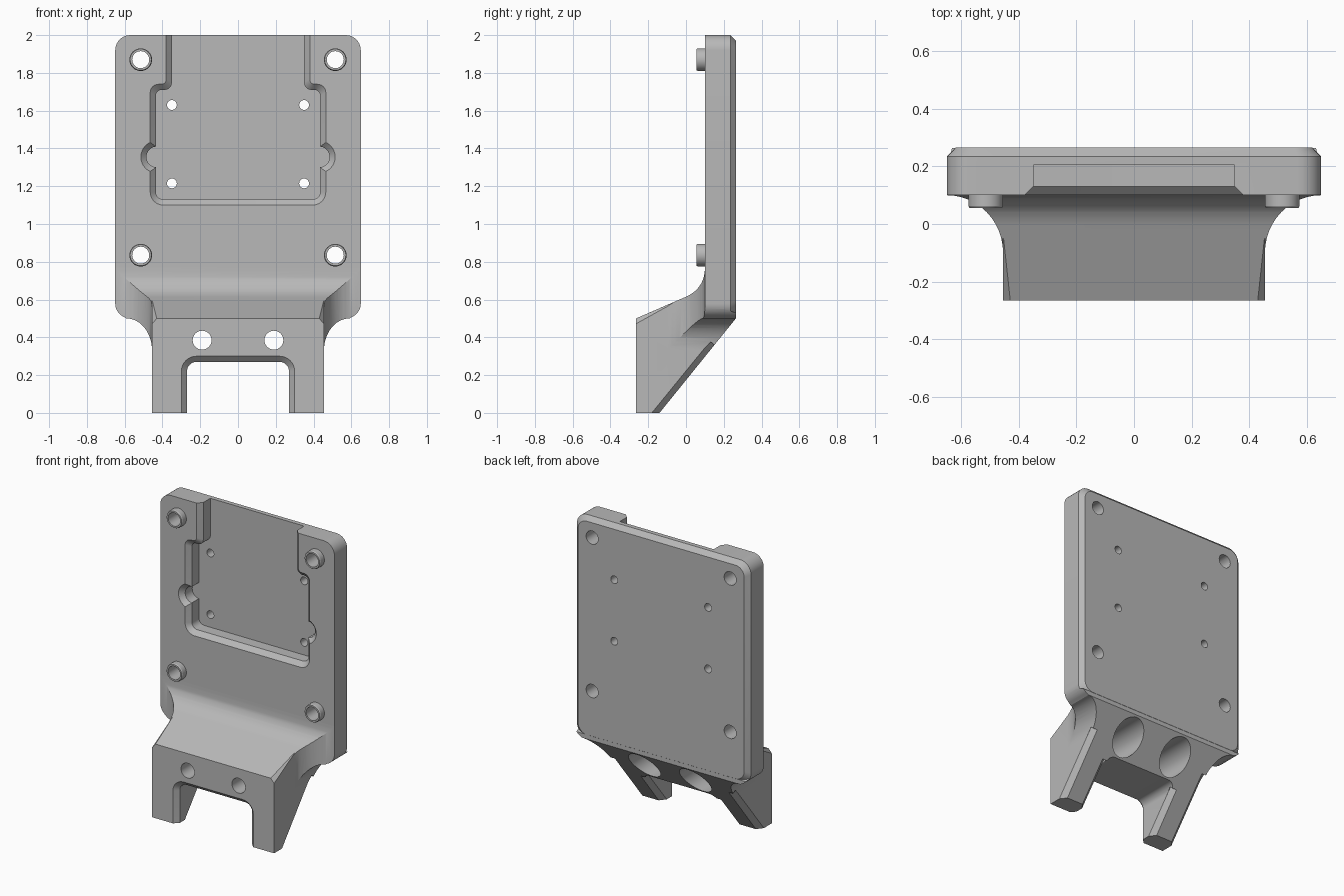
import bpy, bmesh, math
from mathutils import Vector, Matrix

if "Cube" in bpy.data.objects:
    bpy.data.objects.remove(bpy.data.objects["Cube"], do_unlink=True)

grey = bpy.data.materials.new("plain grey")
grey.use_nodes = True
grey.diffuse_color = (0.48, 0.48, 0.48, 1)
grey.node_tree.nodes["Principled BSDF"].inputs["Base Color"].default_value = grey.diffuse_color


def make(name, bm):
    bmesh.ops.recalc_face_normals(bm, faces=bm.faces)
    mesh = bpy.data.meshes.new(name)
    bm.to_mesh(mesh)
    bm.free()
    mesh.materials.append(grey)
    ob = bpy.data.objects.new(name, mesh)
    bpy.context.collection.objects.link(ob)
    return ob


def loft(name, layers, axis="y"):
    """Solid through matching outlines, each given as (height, points)."""
    place = {"x": lambda a, b, h: (h, a, b),
             "y": lambda a, b, h: (a, h, b),
             "z": lambda a, b, h: (a, b, h)}[axis]
    bm = bmesh.new()
    rings = [[bm.verts.new(place(a, b, h)) for a, b in pts] for h, pts in layers]
    n = len(rings[0])
    bm.faces.new(rings[0])
    bm.faces.new(rings[-1])
    for lo, hi in zip(rings, rings[1:]):
        for i in range(n):
            j = (i + 1) % n
            bm.faces.new((lo[i], lo[j], hi[j], hi[i]))
    return make(name, bm)


def rounded(corners, seg=8):
    """Outline with tangent arcs; each corner is (a, b, radius)."""
    out = []
    for i, (a, b, r) in enumerate(corners):
        p = Vector((a, b))
        if r <= 0:
            out.append((a, b))
            continue
        u = (Vector(corners[i - 1][:2]) - p).normalized()
        v = (Vector(corners[(i + 1) % len(corners)][:2]) - p).normalized()
        half = u.angle(v) / 2
        c = p + (u + v).normalized() * r / math.sin(half)
        s, e = p + u * r / math.tan(half) - c, p + v * r / math.tan(half) - c
        total = s.angle(e)
        for k in range(seg + 1):
            t = k / seg
            q = (s * math.sin((1 - t) * total) + e * math.sin(t * total)) / math.sin(total)
            out.append(tuple(c + q))
    return out


def mirrored(half):
    return half + [(-p[0], *p[1:]) for p in reversed(half)]


def circle(x, z, r, n=32):
    return [(x + r * math.cos(2 * math.pi * i / n), z + r * math.sin(2 * math.pi * i / n))
            for i in range(n)]


def boolean(ob, cutter, op="DIFFERENCE"):
    mod = ob.modifiers.new("cut", "BOOLEAN")
    mod.operation, mod.solver, mod.object = op, "EXACT", cutter
    bpy.context.view_layer.objects.active = ob
    bpy.ops.object.modifier_apply(modifier=mod.name)
    bpy.data.objects.remove(cutter, do_unlink=True)


def drill(ob, x, z, r, y0=-0.5, y1=0.5):
    boolean(ob, loft("drill", [(y0, circle(x, z, r)), (y1, circle(x, z, r))]))


def chamfer(ob, p0, p1, normal, r0, r1):
    """Cut an edge with a diamond bar running from p0 to p1."""
    p0, p1 = Vector(p0), Vector(p1)
    d, n = (p1 - p0).normalized(), Vector(normal).normalized()
    rot = Matrix((n, d.cross(n), d)).transposed().to_4x4()
    bm = bmesh.new()
    bmesh.ops.create_cone(bm, cap_ends=True, segments=4, radius1=r0, radius2=r1,
                          depth=(p1 - p0).length,
                          matrix=Matrix.Translation((p0 + p1) / 2) @ rot)
    boolean(ob, make("bar", bm))


# Back plate with a chamfered rear rim
def plate_outline(o):
    w, r = 0.65 - o, 0.08 - o / 2
    return rounded(mirrored([(w, 0.5 + o, r), (w, 2 - o, r)]))


plate = loft("back_plate", [(0.1, plate_outline(0)), (0.235, plate_outline(0)),
                            (0.265, plate_outline(0.03))])


# Recessed pocket, open at the top, with a chamfered lip
def pocket_outline(o):
    return rounded(mirrored([(0.435 + o, 1.13 - o, 0.04 + o), (0.435 + o, 1.71 + o, 0.03 + o / 2),
                             (0.35 + o, 1.71 + o, 0.04 - o / 2), (0.35 + o, 2.1, 0)]))


lip = [(0.09, 0.04), (0.13, 0), (0.205, 0)]
boolean(plate, loft("pocket", [(y, pocket_outline(o)) for y, o in lip]))
for side in (-1, 1):
    boolean(plate, loft("side_relief", [(y - 0.0005, circle(side * 0.43, 1.355, 0.055 + o))
                                        for y, o in lip]))
    for z in (1.215, 1.63):
        drill(plate, side * 0.35, z, 0.026)

# Hollow mounting bosses at the four corners
bosses = []
for side, name in ((-1, "right"), (1, "left")):
    for z, level in ((0.835, "lower"), (1.87, "upper")):
        x = side * 0.515
        drill(plate, x, z, 0.045)
        boss = loft(f"{level}_{name}_boss", [(0.055, circle(x, z, 0.056)), (0.062, circle(x, z, 0.06)),
                                             (0.11, circle(x, z, 0.06))])
        drill(boss, x, z, 0.045)
        bosses.append(boss)

# Foot bracket: side profile trimmed by flared plan and front outlines
fillet = []
for i in range(13):
    t = i / 12
    fillet.append((2 * t * (1 - t) * 0.1 + t * t * 0.1,
                   (1 - t) ** 2 * 0.615 + 2 * t * (1 - t) * 0.66 + t * t * 0.77))
profile = [(-0.265, 0), (-0.14, 0), (0.264, 0.5), (0.264, 0.53), (0.2, 0.55), (0.2, 0.77)]
profile += fillet[::-1] + [(-0.265, 0.5)]
bracket = loft("foot_bracket", [(-0.8, profile), (0.8, profile)], "x")

quarter = [i * math.pi / 24 for i in range(13)]
plan = [(0.455, -0.4)] + [(0.65 - 0.195 * math.cos(t), -0.1 + 0.2 * math.sin(t)) for t in quarter]
plan = mirrored(plan + [(0.65, 0.4)])
boolean(bracket, loft("plan", [(-0.2, plan), (1, plan)], "z"), "INTERSECT")

front = [(0.455, -0.1)] + [(0.59 - 0.135 * math.cos(t), 0.33 + 0.17 * math.sin(t)) for t in quarter]
front += [(0.57 + 0.08 * math.sin(t), 0.58 - 0.08 * math.cos(t)) for t in quarter[3:]]
front = mirrored(front + [(0.65, 1)])
boolean(bracket, loft("front", [(-0.4, front), (0.4, front)]), "INTERSECT")


# Opening between the legs
def gap_outline(o):
    return rounded(mirrored([(0.27 + o, -0.1, 0), (0.27 + o, 0.27 + o, 0.05 + o)]))


boolean(bracket, loft("gap", [(-0.275, gap_outline(0.04)), (-0.235, gap_outline(0)),
                              (0.4, gap_outline(0))]))

# Bolt holes with deep rear counterbores, then eased edges
for side in (-1, 1):
    drill(bracket, side * 0.19, 0.385, 0.05)
    drill(bracket, side * 0.19, 0.385, 0.105, -0.15, 0.5)
    for x, top in ((0.455, 0.36), (0.27, 0.24)):
        def on_slope(z):
            return (side * x, -0.14 + 0.808 * z, z)
        chamfer(bracket, on_slope(-0.05), on_slope(top), (1, 0, 0), 0.032, 0.03)
    chamfer(bracket, (side * 0.455, -0.311, 0.48), (side * 0.455, -0.05, 0.593), (1, 0, 0), 0.03, 0.002)

# Smooth curved walls while keeping crisp edges
bpy.ops.object.select_all(action="DESELECT")
for ob in [plate, bracket] + bosses:
    ob.select_set(True)
bpy.context.view_layer.objects.active = plate
bpy.ops.object.shade_smooth_by_angle(angle=math.radians(25))
